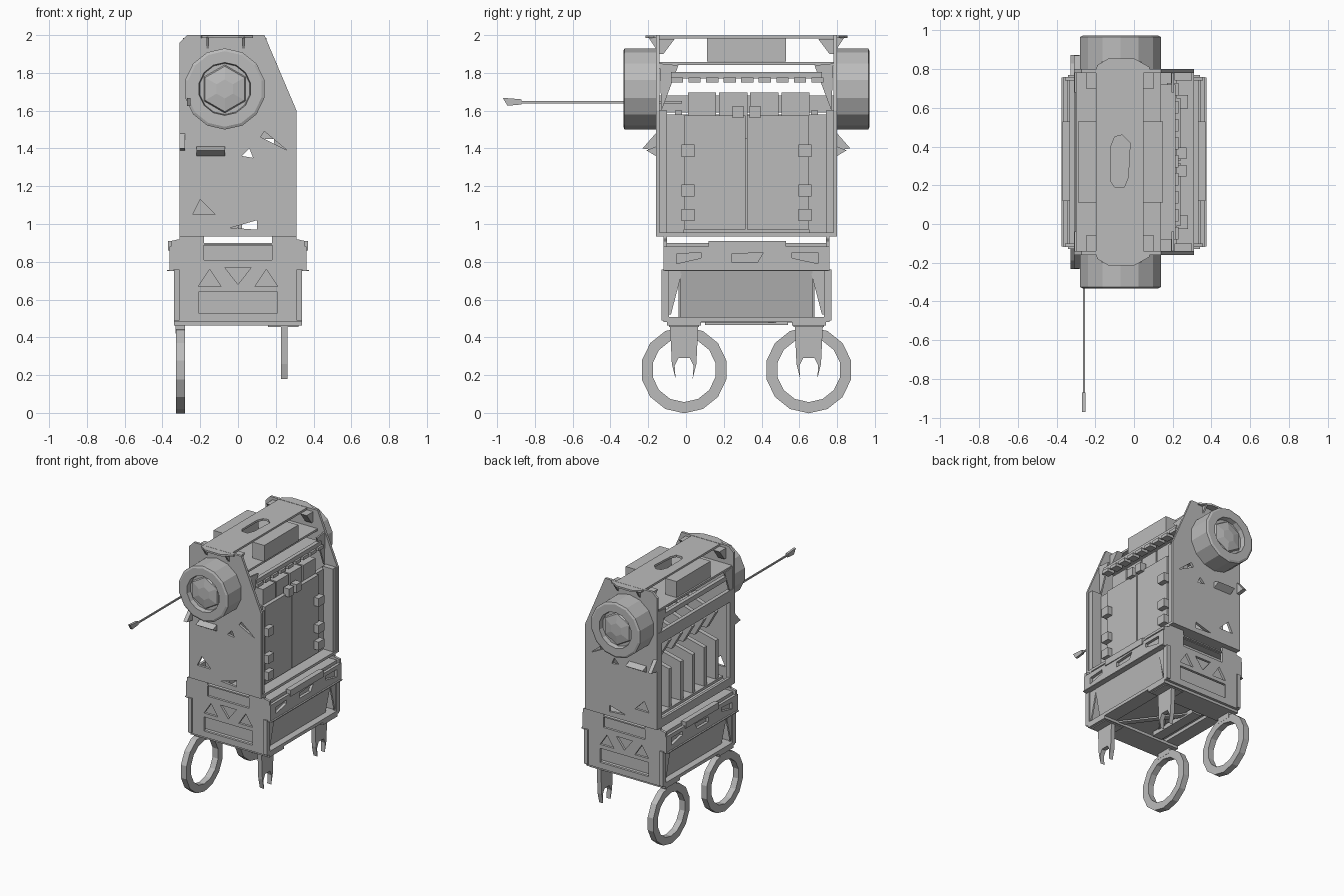
import bpy, bmesh, math
from mathutils import Matrix, Vector

if "Cube" in bpy.data.objects:
    bpy.data.objects.remove(bpy.data.objects["Cube"])

grey = bpy.data.materials.new("grey metal")
grey.diffuse_color = (0.5, 0.5, 0.5, 1)
grey.use_nodes = True
grey.node_tree.nodes["Principled BSDF"].inputs["Base Color"].default_value = grey.diffuse_color
YC = 0.32                      # middle of the cart along y


def finish(name, bm):
    bmesh.ops.recalc_face_normals(bm, faces=bm.faces)
    for f in bm.faces:
        f.smooth = False
        f.material_index = 0
    me = bpy.data.meshes.new(name)
    bm.to_mesh(me)
    bm.free()
    me.materials.append(grey)
    ob = bpy.data.objects.new(name, me)
    bpy.context.collection.objects.link(ob)
    return ob


def box(name, x, y, z):
    """Box from (min, max) pairs."""
    bm = bmesh.new()
    m = Matrix.Translation([(a + b) / 2 for a, b in (x, y, z)]) @ \
        Matrix.Diagonal([b - a for a, b in (x, y, z)] + [1])
    bmesh.ops.create_cube(bm, size=1, matrix=m)
    return finish(name, bm)


def plate(name, axis, pos, thick, outline, holes=()):
    """Flat plate with holes, centred at pos along the axis it faces."""
    cu = bpy.data.curves.new(name, 'CURVE')
    cu.dimensions, cu.fill_mode, cu.extrude = '2D', 'BOTH', thick / 2
    for loop in [outline, *holes]:
        sp = cu.splines.new('POLY')
        sp.points.add(len(loop) - 1)
        for p, (a, b) in zip(sp.points, loop):
            p.co = (a, b, 0, 1)
        sp.use_cyclic_u = True
    tmp = bpy.data.objects.new(name, cu)
    bpy.context.collection.objects.link(tmp)
    bpy.context.view_layer.update()
    me = bpy.data.meshes.new_from_object(
        tmp.evaluated_get(bpy.context.evaluated_depsgraph_get()))
    bpy.data.objects.remove(tmp)
    bm = bmesh.new()
    bm.from_mesh(me)
    bpy.data.meshes.remove(me)
    bmesh.ops.remove_doubles(bm, verts=bm.verts, dist=1e-5)
    for v in bm.verts:
        a, b, c = v.co
        v.co = {'x': (pos + c, a, b), 'y': (a, pos + c, b), 'z': (a, b, pos + c)}[axis]
    return finish(name, bm)


def rect(a0, a1, b0, b1):
    return [(a0, b0), (a1, b0), (a1, b1), (a0, b1)]


def lathe(name, centre, axis, profile, n):
    """Spin a closed (radius, offset) profile about the x or y axis."""
    bm = bmesh.new()
    rings = []
    for i in range(n):
        t = 2 * math.pi * (i + 0.5) / n
        ring = []
        for r, d in profile:
            u, w = r * math.cos(t), r * math.sin(t)
            off = (d, u, w) if axis == 'x' else (u, d, w)
            ring.append(bm.verts.new(Vector(centre) + Vector(off)))
        rings.append(ring)
    k = len(profile)
    for i in range(n):
        a, b = rings[i], rings[(i + 1) % n]
        for j in range(k):
            bm.faces.new((a[j], b[j], b[(j + 1) % k], a[(j + 1) % k]))
    bmesh.ops.remove_doubles(bm, verts=bm.verts, dist=1e-5)
    return finish(name, bm)


# ---- upper cabinet end panels, drums and brackets
end_outline = [(-.31, .94), (.31, .94), (.31, 1.6), (.14, 2), (-.27, 2), (-.31, 1.96)]
end_holes = [[(-.04, .98), (.1, .97), (.1, 1.02)], [(.02, 1.36), (.08, 1.35), (.06, 1.4)],
             [(-.24, 1.05), (-.12, 1.05), (-.2, 1.13)], [(.12, 1.46), (.26, 1.39), (.14, 1.49)]]
for s, tag in ((-1, "front"), (1, "back")):
    yo = YC + s * .48
    plate(tag + "_end_panel", 'y', yo - s * .01, .02, end_outline, end_holes)
    lathe(tag + "_drum", (-.07, yo, 1.715), 'y',
          [(0, 0), (.215, 0), (.215, s * .165), (.2, s * .172), (.14, s * .172),
           (.135, s * .135), (0, s * .135)], 14)
    lathe(tag + "_drum_hub", (-.07, yo, 1.715), 'y',
          [(0, s * .13), (.13, s * .13), (.12, s * .15), (.05, s * .162), (0, s * .162)], 6)
    for x0, x1 in ((-.31, -.28), (.21, .3)):            # corner posts
        box(tag + "_corner_post", (x0, x1), sorted((yo - s * .02, yo - s * .06)), (.94, 1.6))
    for x in (-.3, .2):                                  # gussets below the roof
        plate(tag + "_gusset", 'x', x, .012,
              [(yo - s * .02, 1.85), (yo - s * .12, 1.84), (yo - s * .03, 1.6)])
    for x in (-.22, .075):                               # strip end braces
        plate(tag + "_strip_brace", 'x', x, .055,
              [(yo - s * .01, 1.98), (yo - s * .1, 1.98), (yo - s * .04, 1.9), (yo - s * .01, 1.9)])
    plate(tag + "_side_flap", 'x', -.295, .03,
          [(yo, 1.48), (yo + s * .07, 1.4), (yo, 1.39)])
    plate(tag + "_slot_flap", 'x', -.145, .15,
          [(yo, 1.41), (yo + s * .05, 1.39), (yo, 1.36)])
    plate(tag + "_top_lip", 'z', 1.992, .014,
          [(-.2, yo - s * .02), (-.19, yo + s * .02), (-.13, yo + s * .055), (-.0, yo + s * .055),
           (.08, yo + s * .01), (.08, yo - s * .02)])
    for x in (-.16, .03):                                # webs below the lip
        plate(tag + "_lip_web", 'x', x, .015,
              [(yo, 1.99), (yo + s * .04, 1.99), (yo, 1.93)])

# ---- roof strip, side boxes and inner roof
plate("top_strip", 'z', 1.99, .016, rect(-.195, .05, -.16, .8),
      [[(-.12, .22), (-.1, .19), (-.05, .19), (-.03, .24), (-.02, .42), (-.06, .46), (-.1, .45), (-.12, .4)]])
for x0, x1 in ((.05, .15), (-.29, -.195)):
    box("roof_box", (x0, x1), (.11, .53), (1.86, 1.985))
box("inner_roof", (-.3, .14), (-.14, .78), (1.842, 1.858))
box("inner_ceiling", (.0, .2), (-.08, .72), (1.778, 1.8))
for x in (-.29, .2):
    box("upper_beam", (x - .015, x + .015), (-.08, .72), (1.77, 1.805))
for i in range(9):
    y = -.05 + i * .093
    box("beam_tab", (.17, .23), (y - .03, y + .035), (1.75, 1.775))

# ---- cabinet floor, doors, hinges and shelf fins
box("cabinet_floor", (-.31, .31), (-.16, .8), (.935, .955))
for s in (-1, 1):
    a, b = sorted((YC + s * .004, YC + s * .33))
    plate("door", 'x', .225, .03, rect(a, b, .97, 1.575))
    for z in (1.05, 1.18, 1.39):
        y = YC + s * .31
        box("hinge", (.22, .28), (y - .035, y + .035), (z - .035, z + .03))
    y = YC + s * .045
    box("door_latch", (.22, .27), (y - .03, y + .03), (1.56, 1.625))
for i in range(4):                                       # row of cartridges over the doors
    y = .01 + i * .165
    box("cartridge", (.05, .21), (y, y + .15), (1.45, 1.695))
box("door_frame_left", (.19, .22), (-.14, -.01), (.955, 1.58))
box("door_frame_right", (.19, .22), (.65, .78), (.955, 1.58))
box("middle_wall", (.0, .02), (-.14, .78), (.955, 1.58))
box("left_beam", (-.31, -.28), (-.14, .78), (1.59, 1.68))
box("left_sill", (-.31, -.29), (-.14, .78), (.955, 1.0))
for i in range(6):
    y = -.04 + i * .144
    plate("shelf_fin", 'y', y, .035, [(-.24, 1.0), (.0, 1.0), (.0, 1.36), (-.24, 1.3)])
    plate("upper_fin", 'y', y, .035, [(-.16, 1.38), (.0, 1.38), (.0, 1.6), (-.24, 1.52)])
box("fin_shelf", (-.25, .0), (-.1, .74), (.98, 1.0))

# ---- antenna
box("antenna_rod", (-.264, -.254), (-.9, -.02), (1.638, 1.65))
plate("antenna_tip", 'x', -.26, .018,
      [(-.97, 1.668), (-.87, 1.66), (-.87, 1.633), (-.945, 1.626)])

# ---- base: end trusses, sloped bin, rails
truss = [(-.33, .5), (.33, .5), (.335, .76), (.355, .76), (.355, .91), (.31, .92), (.31, .94),
         (.18, .94), (.18, .9), (-.18, .9), (-.18, .94), (-.31, .94), (-.31, .92),
         (-.355, .91), (-.355, .76), (-.335, .76)]
truss_holes = [rect(-.18, .18, .81, .89), [(-.07, .77), (.07, .77), (0, .68)],
               [(-.21, .67), (-.09, .67), (-.15, .76)], [(.09, .67), (.21, .67), (.15, .76)],
               rect(-.21, .21, .53, .64)]
for s in (-1, 1):
    yo = YC + s * .43
    plate("base_end_truss", 'y', yo, .02, truss, truss_holes)
    plate("inner_end_wall", 'y', YC + s * .35, .02,
          [(-.27, .5), (.27, .5), (.32, .76), (.32, .9), (-.32, .9), (-.32, .76)])
    for x in (-.325, .325):
        box("base_post", (x - .015, x + .015), (yo - .02, yo + .02), (.49, .76))
        plate("post_brace", 'x', x, .012,
              [(yo, .75), (yo - s * .09, .75), (yo - s * .03, .52), (yo, .52)])
    box("axle_pad", (-.34, .34), (YC + s * .33 - .09, YC + s * .33 + .09), (.462, .485))
for s in (-1, 1):
    # sloped bin side
    plate("bin_side", 'y', YC, .7,
          [(s * .285, .5), (s * .335, .76), (s * .32, .76), (s * .27, .5)])
    plate("side_rail", 'x', s * .352, .022, rect(-.12, .76, .75, .88),
          [[(-.05, .79), (.08, .82), (.08, .85), (-.05, .84)],
           [(.24, .8), (.38, .8), (.41, .85), (.24, .84)],
           [(.56, .82), (.7, .79), (.7, .85), (.56, .85)]])
    box("rail_lip_low", sorted((s * .31, s * .375)), (-.115, .755), (.75, .757))
    box("rail_inner", sorted((s * .31, s * .335)), (-.12, .76), (.76, .9))
    box("rail_handle", sorted((s * .33, s * .37)), (.12, .53), (.86, .91))
box("base_deck", (-.31, .31), (-.1, .74), (.885, .9))
plate("bottom_frame", 'z', .495, .025, rect(-.34, .34, -.12, .76), [rect(-.23, .23, -.01, .65)])
box("bin_floor", (-.27, .27), (-.02, .66), (.51, .52))
for s in (-1, 1):                                        # underside cross bracing
    plate("cross_brace", 'z', .49 + s * .006, .012,
          [(-.25, YC - s * .3), (-.25, YC - s * .37), (.25, YC + s * .3), (.25, YC + s * .37)])
box("under_block", (-.17, -.09), (.1, .54), (.465, .5))

# ---- wheels on the left, bare forks on the right
for y in (-.01, .65):
    lathe("wheel_ring", (-.305, y, .227), 'x',
          [(.229, -.024), (.229, .024), (.17, .024), (.17, -.024)], 14)
    box("wheel_hanger", (-.33, -.28), (y - .06, y + .06), (.42, .47))
    plate("fork", 'x', .245, .035,
          [(y - .075, .47), (y - .065, .26), (y - .045, .18), (y - .05, .25), (y - .03, .29),
           (y + .03, .29), (y + .05, .25), (y + .045, .18), (y + .065, .26), (y + .075, .47)])
    box("fork_cap", (.16, .32), (y - .08, y + .08), (.455, .49))
